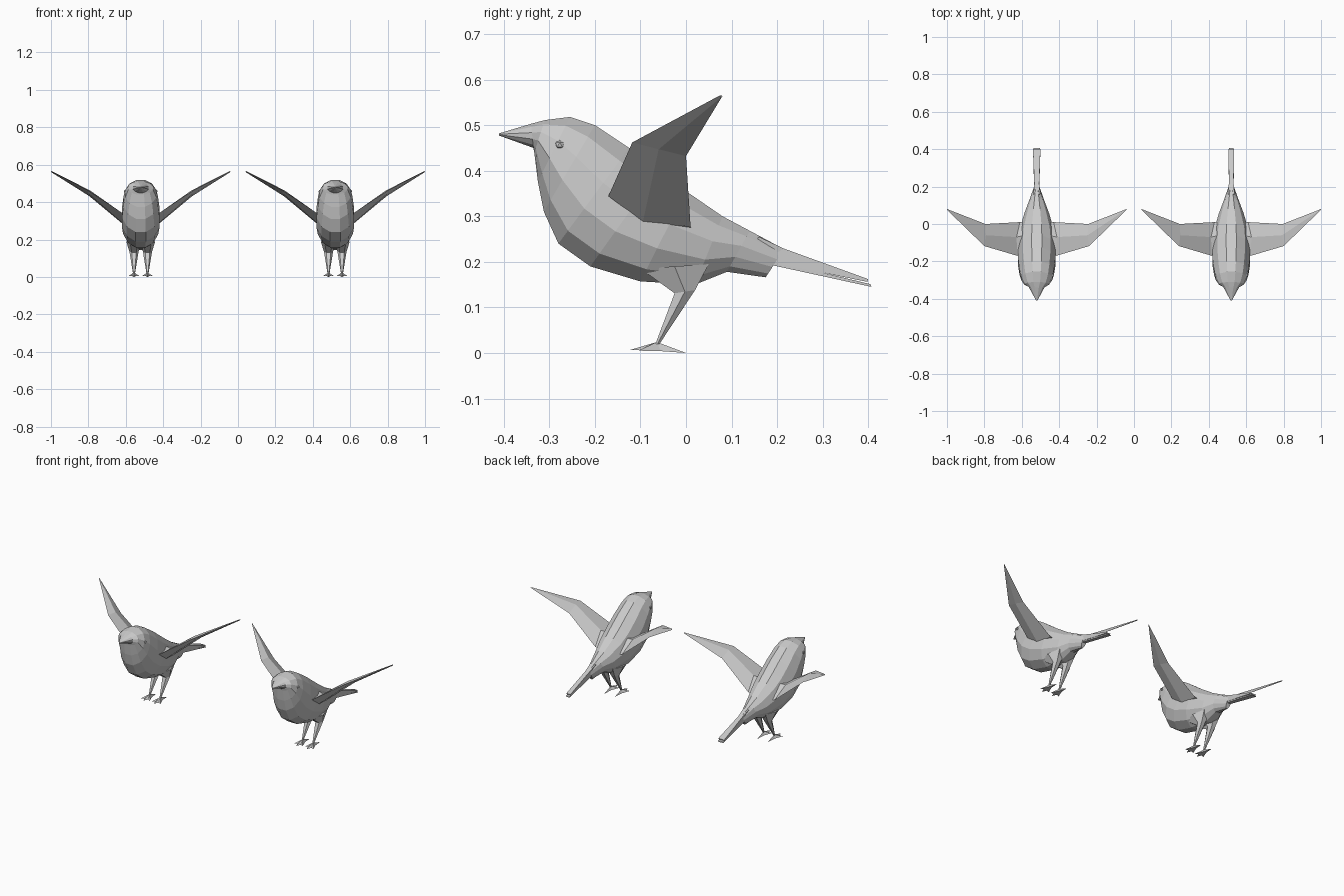
import bpy, bmesh
from math import sin, cos, pi
from mathutils import Vector


def finish(name, bm, cx):
    bmesh.ops.recalc_face_normals(bm, faces=bm.faces[:])
    mesh = bpy.data.meshes.new(name)
    bm.to_mesh(mesh)
    bm.free()
    ob = bpy.data.objects.new(name, mesh)
    ob.location.x = cx
    bpy.context.collection.objects.link(ob)


def skin(name, rings, cx):
    """Bridge equal-length rings of points and cap both ends."""
    bm = bmesh.new()
    vs = [[bm.verts.new(p) for p in r] for r in rings]
    n = len(vs[0])
    for a, b in zip(vs, vs[1:]):
        for i in range(n):
            j = (i + 1) % n
            bm.faces.new((a[i], a[j], b[j], b[i]))
    bm.faces.new(vs[0])
    bm.faces.new(vs[-1])
    finish(name, bm, cx)


def loft(name, sections, n, cx, ox=0):
    """Section: top y, z, bottom y, z, half width."""
    rings = []
    for ty, tz, by, bz, hw in sections:
        top, bot = Vector((ox, ty, tz)), Vector((ox, by, bz))
        mid, up = (top + bot) / 2, (top - bot) / 2
        ring = []
        for i in range(n):
            a = (i + 0.5) * 2 * pi / n
            k = 1 / cos(pi / n)
            ring.append(mid + up * cos(a) * k + Vector((hw * sin(a) * k, 0, 0)))
        rings.append(ring)
    skin(name, rings, cx)


BODY = [
    (-0.41, 0.482, -0.41, 0.477, 0.003),
    (-0.34, 0.503, -0.335, 0.450, 0.042),
    (-0.31, 0.511, -0.333, 0.440, 0.066),
    (-0.255, 0.518, -0.325, 0.375, 0.083),
    (-0.20, 0.500, -0.312, 0.31, 0.092),
    (-0.125, 0.450, -0.28, 0.24, 0.100),
    (-0.06, 0.400, -0.21, 0.19, 0.101),
    (0.0, 0.355, -0.10, 0.157, 0.094),
    (0.08, 0.300, 0.02, 0.150, 0.066),
    (0.14, 0.268, 0.09, 0.178, 0.042),
    (0.215, 0.228, 0.175, 0.166, 0.014),
]
# Wing sections: leading edge, top ridge, trailing edge, under ridge
WING = [
    [(0.06, -0.165, 0.33), (0.06, -0.06, 0.35), (0.05, 0.012, 0.27), (0.06, -0.095, 0.275)],
    [(0.104, -0.17, 0.345), (0.108, -0.07, 0.345), (0.09, 0.01, 0.278), (0.095, -0.095, 0.286)],
    [(0.28, -0.118, 0.462), (0.272, -0.06, 0.463), (0.275, 0.0, 0.432), (0.282, -0.06, 0.447)],
    [(0.478, 0.074, 0.565), (0.477, 0.077, 0.566), (0.48, 0.08, 0.564), (0.48, 0.077, 0.561)],
]
# Outline of one foot, toes forward and one back
FOOT = [(0, 0, 0), (0.009, -0.055, 0.004), (0.03, -0.105, 0.005), (0.012, -0.098, 0.006),
        (0, -0.125, 0.006), (-0.012, -0.098, 0.006), (-0.03, -0.105, 0.005), (-0.009, -0.055, 0.004)]


def bird(cx, tail_w):
    loft("body", BODY, 12, cx)
    # Layered tail feathers
    loft("tail_upper", [(0.16, 0.255, 0.13, 0.215, 0.018),
                        (0.215, 0.229, 0.17, 0.203, 0.013),
                        (0.40, 0.162, 0.398, 0.156, tail_w)], 4, cx)
    loft("tail_lower", [(0.15, 0.212, 0.155, 0.200, 0.011),
                        (0.405, 0.151, 0.407, 0.145, tail_w * 0.85)], 4, cx)
    for s in (-1, 1):
        skin("wing", [[(s * x, y, z) for x, y, z in r] for r in WING], cx)
        # Thigh and shank
        lx = s * 0.036
        loft("leg", [(0.05, 0.195, -0.10, 0.185, 0.036),
                     (0.02, 0.138, -0.025, 0.131, 0.021),
                     (-0.058, 0.020, -0.067, 0.020, 0.005)], 6, cx, lx)
        # Foot: low pyramid over the toe outline
        bm = bmesh.new()
        base = [bm.verts.new((lx + x, y, z)) for x, y, z in FOOT]
        apex = bm.verts.new((lx, -0.064, 0.024))
        bm.faces.new(base)
        for i in range(len(base)):
            bm.faces.new((base[i], base[(i + 1) % len(base)], apex))
        finish("foot", bm, cx)
        # Eye
        bm = bmesh.new()
        bmesh.ops.create_icosphere(bm, subdivisions=1, radius=0.011)
        bmesh.ops.translate(bm, verts=bm.verts[:], vec=(s * 0.08, -0.277, 0.457))
        finish("eye", bm, cx)


bird(-0.52, 0.02)
bird(0.52, 0.014)
